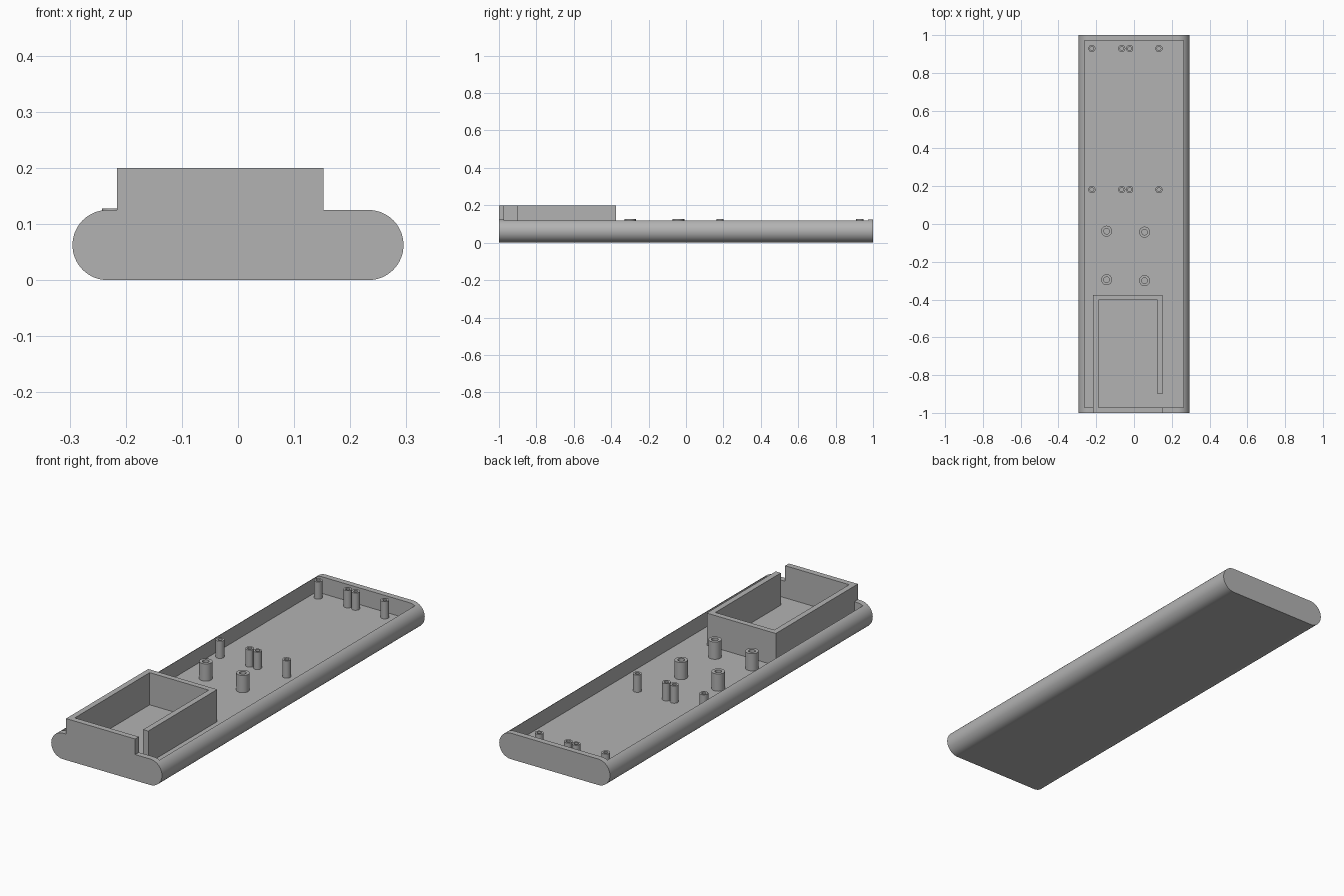
import bpy, bmesh
from math import pi, cos, sin

if "Cube" in bpy.data.objects:
    bpy.data.objects.remove(bpy.data.objects["Cube"])

FLOOR = 0.045
TOP = 0.125
RIM = 0.2

grey = bpy.data.materials.new("plain_grey")
grey.use_nodes = True
colour = (0.45, 0.45, 0.45, 1)
grey.diffuse_color = colour
grey.node_tree.nodes["Principled BSDF"].inputs["Base Color"].default_value = colour


def finish(bm, name):
    bmesh.ops.recalc_face_normals(bm, faces=bm.faces)
    mesh = bpy.data.meshes.new(name)
    bm.to_mesh(mesh)
    bm.free()
    mesh.materials.append(grey)
    obj = bpy.data.objects.new(name, mesh)
    bpy.context.collection.objects.link(obj)
    return obj


def prism(name, points, offset):
    """Extrude a closed outline along an offset."""
    bm = bmesh.new()
    face = bm.faces.new([bm.verts.new(p) for p in points])
    side = bmesh.ops.extrude_face_region(bm, geom=[face])["geom"]
    moved = [v for v in side if isinstance(v, bmesh.types.BMVert)]
    bmesh.ops.translate(bm, verts=moved, vec=offset)
    return finish(bm, name)


def select(obj):
    bpy.ops.object.select_all(action="DESELECT")
    obj.select_set(True)
    bpy.context.view_layer.objects.active = obj


def combine(obj, other, operation):
    mod = obj.modifiers.new(operation.lower(), "BOOLEAN")
    mod.operation, mod.object, mod.solver = operation, other, "EXACT"
    select(obj)
    bpy.ops.object.modifier_apply(modifier=mod.name)
    bpy.data.objects.remove(other)


def smooth(obj):
    select(obj)
    bpy.ops.object.shade_smooth_by_angle(angle=pi / 6)


def post(name, x, y, outer, inner, top, steps=32):
    """Hollow screw post, spun from a small wall profile."""
    bm = bmesh.new()
    base = FLOOR - 0.005
    profile = [(outer, base), (outer, top), (inner, top), (inner, FLOOR + 0.001), (0, FLOOR + 0.001)]
    verts = [bm.verts.new((r, 0, z)) for r, z in profile]
    edges = [bm.edges.new(pair) for pair in zip(verts, verts[1:])]
    bmesh.ops.spin(bm, geom=verts + edges, cent=(0, 0, 0), axis=(0, 0, 1),
                   angle=2 * pi, steps=steps)
    bmesh.ops.remove_doubles(bm, verts=bm.verts, dist=0.0001)
    obj = finish(bm, name)
    obj.location = (x, y, 0)
    smooth(obj)


# Tray body: rounded-sided bar
radius, half = TOP / 2, 0.295 - TOP / 2
arc = [-pi / 2 + pi * i / 32 for i in range(33)]
outline = [(half + radius * cos(a), -1, radius + radius * sin(a)) for a in arc]
outline += [(-x, y, TOP - z) for x, y, z in outline]
tray = prism("tray", outline, (0, 2, 0))

# Hollow out the open top
w, l = 0.262, 0.972
cavity = prism("cavity_cutter", [(-w, -l, FLOOR), (w, -l, FLOOR), (w, l, FLOOR), (-w, l, FLOOR)],
               (0, 0, 0.3))
cavity.hide_render = True
combine(tray, cavity, "DIFFERENCE")

# Raised compartment wall with a gap at the front corner
left, right, back, t = -0.216, 0.152, -0.375, 0.027
wall = [(left, -1), (right, -1), (right, -l), (left + t, -l),
        (left + t, back - t), (right - t, back - t), (right - t, -0.9),
        (right, -0.9), (right, back), (left, back)]
base = FLOOR - 0.01
compartment = prism("compartment", [(x, y, base) for x, y in wall], (0, 0, RIM - base))
combine(tray, compartment, "UNION")
smooth(tray)

# Small board posts in two rows
for row, y in (("middle", 0.182), ("back", 0.929)):
    for i, x in enumerate((-0.223, -0.065, -0.023, 0.132)):
        post(f"{row}_small_post_{i + 1}", x, y, 0.019, 0.01, 0.128)

# Large posts behind the compartment
for side, x, shift in (("right", -0.145, 0), ("left", 0.056, -0.005)):
    for row, y in (("front", -0.295), ("rear", -0.038)):
        post(f"{row}_{side}_large_post", x, y + shift, 0.029, 0.015, 0.128)
